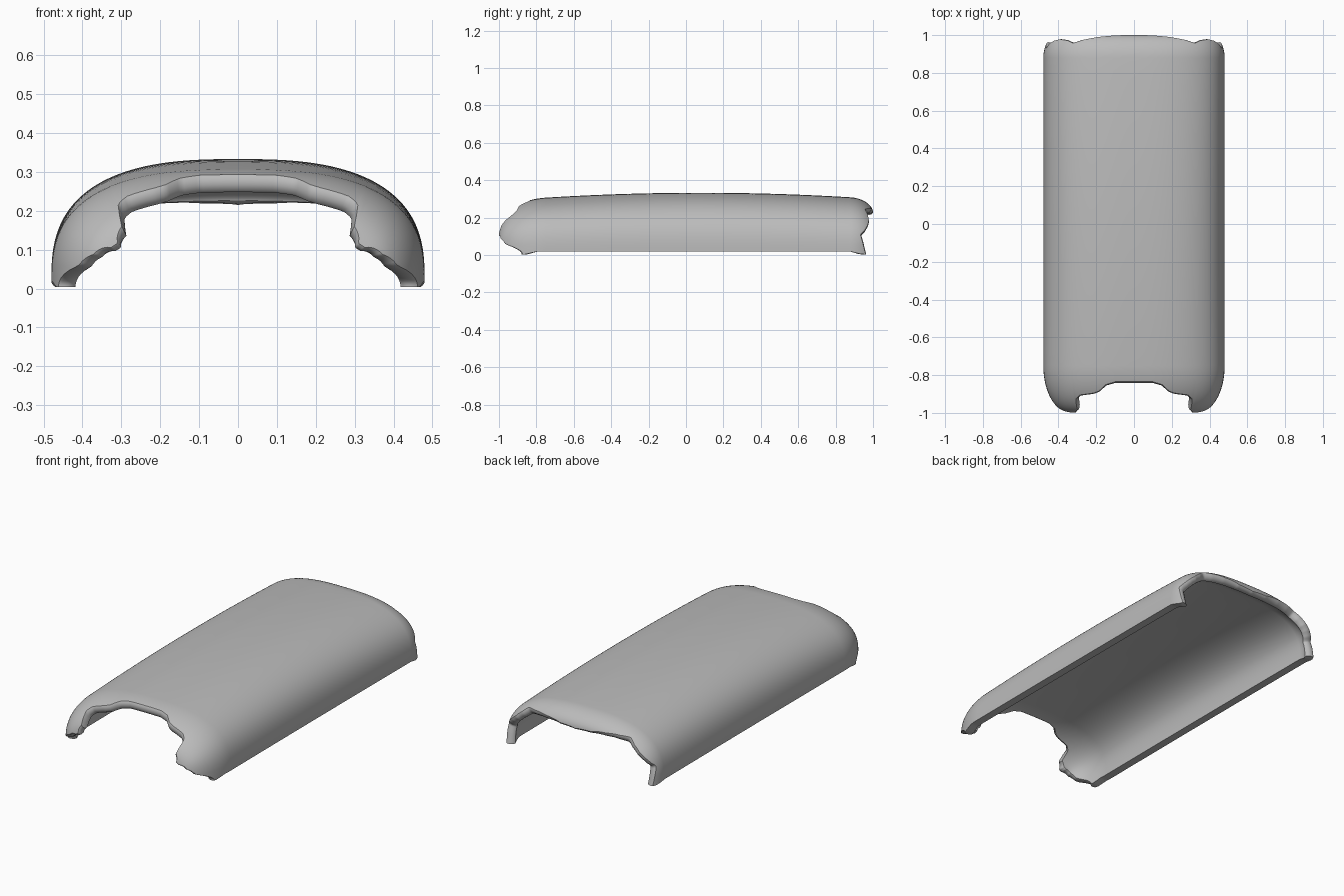
import bpy, bmesh, math
from mathutils import Vector

cube = bpy.data.objects.get("Cube")
if cube:
    bpy.data.objects.remove(cube, do_unlink=True)

HALF_W, BASE, RISE, POWER = 0.48, 0.02, 0.313, 2.7   # arched cross-section
THICK = 0.046
COLS, END_ROWS, MID_ROWS = 80, 14, 24
FRONT = (-0.75, -0.25, 0.14)   # start, length and depth of the rounded end
BACK = (0.88, 0.12, 0.075)

# Where the shell stops, against distance around the arch from its crown
FRONT_EDGE = [(0, -.835), (.1, -.835), (.15, -.85), (.19, -.885), (.22, -.895),
              (.30, -.905), (.33, -.925), (.345, -.985), (.40, -.999), (.45, -.999),
              (.55, -.99), (.61, -.965), (.635, -.9), (.65, -.875), (1, -.87)]
BACK_EDGE = [(0, 1.0), (.1, .999), (.2, .99), (.28, .975), (.335, .957), (.38, .972),
             (.44, .978), (.49, .97), (.53, .955), (.56, .932), (.61, .945), (.66, .96), (1, .96)]


def lookup(table, s):
    for (a, ya), (b, yb) in zip(table, table[1:]):
        if s <= b:
            return ya + (yb - ya) * (s - a) / (b - a)
    return table[-1][1]


def arch_samples():
    """Evenly spaced (distance, x, z, normal) from crown to lower edge."""
    fine, dist = [], 0.0
    for i in range(2001):
        t = math.pi / 2 * i / 2000
        u, w = math.sin(t) ** (2 / POWER), max(math.cos(t), 0) ** (2 / POWER)
        n = Vector((u ** (POWER - 1) / HALF_W, w ** (POWER - 1) / RISE)).normalized()
        p = Vector((HALF_W * u, BASE + RISE * w))
        if fine:
            dist += (p - fine[-1][1]).length
        fine.append((dist, p, n))
    out, k = [], 0
    for c in range(COLS + 1):
        while k < 2000 and fine[k][0] < dist * c / COLS:
            k += 1
        out.append(fine[k])
    return out


def shell_point(s, p, n, y, end, angle, side):
    """Outer and inner surface points for one place on the shell."""
    inset, ny, nr = 0.0, 0.0, 1.0
    if end:
        start, length, depth = end
        y = start + length * math.sin(angle)
        inset = depth * (1 - math.cos(angle))
        ny, nr = math.sin(angle) / length, math.cos(angle) / depth
        size = math.hypot(ny, nr)
        ny, nr = ny / size, nr / size
    q = p - n * inset
    z = q.y - 0.038 * (y - 0.08) ** 2 * p.y / 0.333
    # small feet at the lower corners
    foot = min(max(max((-0.8 - y) / 0.06, (y - 0.88) / 0.06), 0), 1)
    z -= 0.014 * foot * min(max((s - 0.61) / 0.04, 0), 1)
    outer = Vector((side * q.x, y, z))
    inner = outer - THICK * Vector((side * n.x * nr, ny, n.y * nr))
    return outer, inner


def rim(outer, inner, before):
    """Rounded edge between the outer and inner surface."""
    out_dir = (outer - before).normalized()
    return [outer.lerp(inner, f) + out_dir * b
            for f, b in ((0.15, .007), (0.5, .011), (0.85, .007))]


def column(s, p, n, side):
    fa = math.asin(min(1, (lookup(FRONT_EDGE, s) - FRONT[0]) / FRONT[1]))
    ba = math.asin(min(1, (lookup(BACK_EDGE, s) - BACK[0]) / BACK[1]))
    rows = [(0, FRONT, fa * (1 - i / END_ROWS)) for i in range(END_ROWS)]
    rows += [(FRONT[0] + (BACK[0] - FRONT[0]) * i / MID_ROWS, None, 0)
             for i in range(MID_ROWS + 1)]
    rows += [(0, BACK, ba * (i + 1) / END_ROWS) for i in range(END_ROWS)]
    pairs = [shell_point(s, p, n, *r, side) for r in rows]
    outer, inner = [a for a, b in pairs], [b for a, b in pairs]
    back = rim(outer[-1], inner[-1], outer[-2])
    front = rim(outer[0], inner[0], outer[1])
    return outer + back + inner[::-1] + front[::-1], len(rows)


# Shell: closed rings lofted from one lower edge over the crown to the other
arch = arch_samples()
path = [(a, -1) for a in arch[:0:-1]] + [(a, 1) for a in arch]
bm = bmesh.new()
rings = []
for (s, p, n), side in path:
    points, rows = column(s, p, n, side)
    rings.append([bm.verts.new(v) for v in points])
size = len(rings[0])
for a, b in zip(rings, rings[1:]):
    for i in range(size):
        j = (i + 1) % size
        bm.faces.new((a[i], a[j], b[j], b[i]))
# Lower edges: strips joining the outer and inner surface
for r in (rings[0], rings[-1]):
    inner = r[rows + 3:2 * rows + 3][::-1]
    for i in range(rows - 1):
        bm.faces.new((r[i], r[i + 1], inner[i + 1], inner[i]))
    bm.faces.new(r[rows - 1:rows + 4])
    bm.faces.new(r[2 * rows + 2:] + [r[0]])
bmesh.ops.recalc_face_normals(bm, faces=bm.faces)
mesh = bpy.data.meshes.new("shell_cover")
bm.to_mesh(mesh)
bm.free()
shell = bpy.data.objects.new("shell_cover", mesh)
bpy.context.collection.objects.link(shell)

grey = bpy.data.materials.new("plain_grey")
grey.use_nodes = True
color = (0.5, 0.5, 0.5, 1)
grey.diffuse_color = color
grey.node_tree.nodes["Principled BSDF"].inputs["Base Color"].default_value = color
mesh.materials.append(grey)

bpy.ops.object.select_all(action='DESELECT')
shell.select_set(True)
bpy.context.view_layer.objects.active = shell
bpy.ops.object.shade_smooth_by_angle(angle=math.radians(40))
